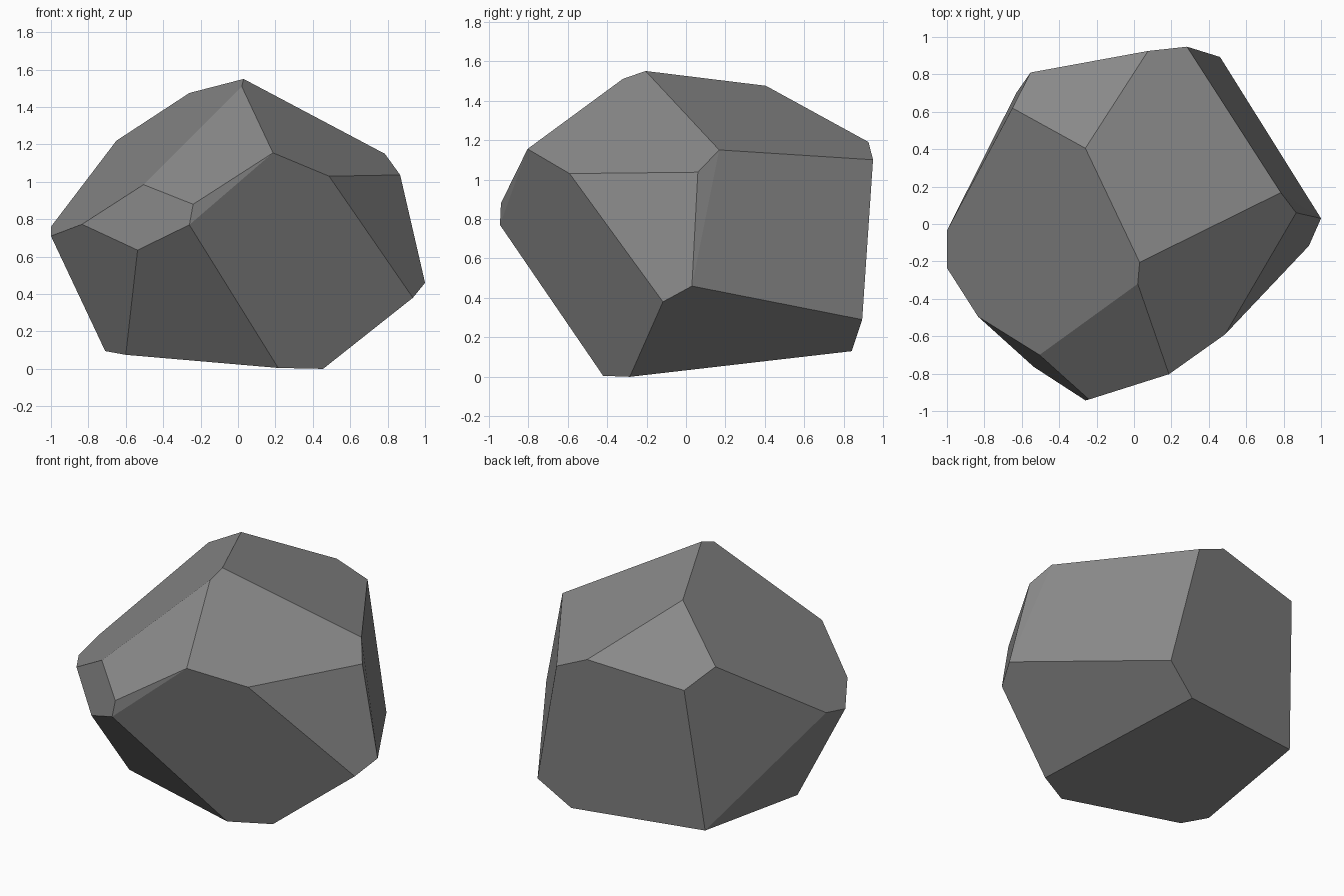
import bpy
import bmesh
import math

# Corner points of the faceted boulder, crown to base
CORNERS = [
    # crown
    (0.03, -0.205, 1.55), (0.02, -0.32, 1.51), (-0.26, 0.405, 1.475), (-0.65, 0.62, 1.22),
    # right shoulder
    (0.785, 0.168, 1.15), (0.867, 0.06, 1.037), (0.487, -0.59, 1.03), (0.187, -0.803, 1.155),
    (1.0, 0.03, 0.46), (0.935, -0.117, 0.38),
    # front left
    (-0.26, -0.943, 0.77), (-0.24, -0.938, 0.88), (-0.505, -0.70, 0.985),
    (-0.537, -0.763, 0.635), (-0.834, -0.495, 0.773), (-1.0, -0.235, 0.71), (-1.0, -0.035, 0.76),
    # back
    (0.075, 0.925, 1.19), (0.283, 0.948, 1.10), (0.46, 0.893, 0.29), (-0.553, 0.81, 1.11),
    # base
    (0.25, 0.84, 0.13), (-0.63, 0.70, 0.163), (-0.71, -0.15, 0.095), (-0.60, -0.278, 0.075),
    (0.215, -0.42, 0.005), (0.455, -0.285, 0.0),
]

stone = bpy.data.materials.new("grey_stone")
stone.diffuse_color = (0.25, 0.25, 0.25, 1.0)

# Boulder: hull of the corners, near-coplanar triangles merged into flat facets
bm = bmesh.new()
for p in CORNERS:
    bm.verts.new(p)
bmesh.ops.convex_hull(bm, input=bm.verts[:])
loose = [v for v in bm.verts if not v.link_faces]
bmesh.ops.delete(bm, geom=loose, context='VERTS')
bmesh.ops.dissolve_limit(bm, angle_limit=math.radians(4),
                         verts=bm.verts[:], edges=bm.edges[:])
bmesh.ops.recalc_face_normals(bm, faces=bm.faces[:])

mesh = bpy.data.meshes.new("boulder")
bm.to_mesh(mesh)
bm.free()
mesh.materials.append(stone)
boulder = bpy.data.objects.new("boulder", mesh)
bpy.context.collection.objects.link(boulder)
